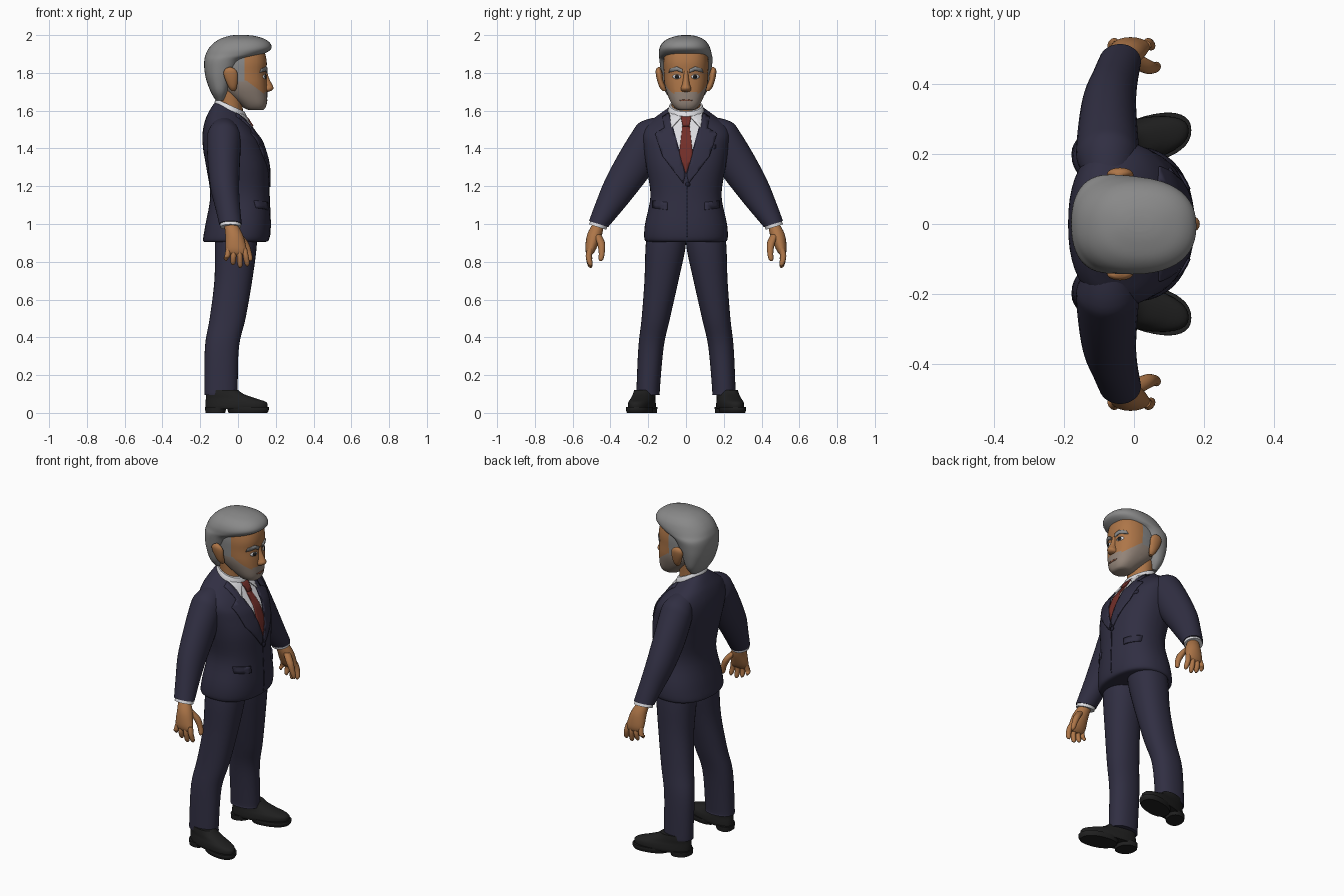
import bpy, bmesh, math
from mathutils import Vector
from mathutils.bvhtree import BVHTree

default_cube = bpy.data.objects.get("Cube")
if default_cube:
    bpy.data.objects.remove(default_cube, do_unlink=True)


def material(name, r, g, b):
    mat = bpy.data.materials.new(name)
    mat.use_nodes = True
    mat.diffuse_color = (r, g, b, 1)
    shader = next(n for n in mat.node_tree.nodes if n.type == 'BSDF_PRINCIPLED')
    shader.inputs["Base Color"].default_value = (r, g, b, 1)
    shader.inputs["Roughness"].default_value = .8
    return mat


NAVY = material("navy cloth", .03, .028, .055)
DARK_NAVY = material("dark navy trim", .015, .014, .03)
SKIN = material("skin", .42, .18, .065)
GREY = material("grey hair", .25, .25, .25)
BEARD = material("grey beard", .29, .23, .19)
WHITE = material("white shirt", .72, .72, .75)
RED = material("red tie", .17, .028, .022)
BLACK = material("black leather", .014, .014, .014)
LIP = material("lip", .22, .085, .05)


def finish(name, bm, mat, mirror=False, angle=40):
    """Turn a bmesh into a smooth object, optionally mirrored across the body."""
    mesh = bpy.data.meshes.new(name)
    bm.to_mesh(mesh)
    bm.free()
    mesh.materials.append(mat)
    mesh.shade_smooth()
    mesh.set_sharp_from_angle(angle=math.radians(angle))
    obj = bpy.data.objects.new(name, mesh)
    bpy.context.scene.collection.objects.link(obj)
    if mirror:
        mod = obj.modifiers.new("mirror", 'MIRROR')
        mod.use_axis = (False, True, False)
        mod.use_mirror_merge = False
    return obj


def spline(a, b, c, d, t):
    return b + t * ((c - a) + t * ((2*a - 5*b + 4*c - d) + t * (3*(b - c) + d - a))) / 2


def loft(name, rings, mat, mirror=False, sides=32, steps=4, power=2, warp=None):
    """Skin rings of (x, y, z, x radius, side radius, tilt) with a smooth curve."""
    rings = [tuple(r) + (0,) * (6 - len(r)) for r in rings]
    padded = [rings[0]] + rings + [rings[-1]]
    path = []
    for i in range(len(rings) - 1):
        for s in range(steps):
            path.append([spline(*v, s / steps) for v in zip(*padded[i:i + 4])])
    path.append(rings[-1])
    bm = bmesh.new()
    loops = []
    for x, y, z, rx, ry, tilt in path:
        loop = []
        for k in range(sides):
            a = math.tau * k / sides
            c, s = [math.copysign(abs(v) ** (2 / power), v) for v in (math.cos(a), math.sin(a))]
            t = math.radians(tilt)
            p = Vector((x + rx * c, y + ry * s * math.cos(t), z + ry * s * math.sin(t)))
            loop.append(bm.verts.new(warp(p) if warp else p))
        loops.append(loop)
    for low, high in zip(loops, loops[1:]):
        for k in range(sides):
            n = (k + 1) % sides
            bm.faces.new((low[k], low[n], high[n], high[k]))
    bm.faces.new(loops[0][::-1])
    bm.faces.new(loops[-1])
    bmesh.ops.recalc_face_normals(bm, faces=bm.faces[:])
    return finish(name, bm, mat, mirror)


def stack(name, levels, mat, **options):
    """Loft level rings of (z, back, front, half width, side shift)."""
    rings = []
    for z, back, front, half, *shift in levels:
        rings.append(((back + front) / 2, sum(shift), z, (front - back) / 2, half))
    return loft(name, rings, mat, **options)


def paint(obj, planes, mat):
    """Cut along the planes and colour the faces behind all of them."""
    obj.data.materials.append(mat)
    slot = len(obj.data.materials) - 1
    planes = [(Vector(co), Vector(no)) for co, no in planes]
    bm = bmesh.new()
    bm.from_mesh(obj.data)
    for co, no in planes:
        bmesh.ops.bisect_plane(bm, geom=bm.verts[:] + bm.edges[:] + bm.faces[:],
                               dist=1e-5, plane_co=co, plane_no=no)
    for f in bm.faces:
        mid = f.calc_center_median()
        if all((mid - co).dot(no) < 0 for co, no in planes):
            f.material_index = slot
    bm.to_mesh(obj.data)
    bm.free()


def plate(name, outline, mat, target, mirror=False, lift=.005):
    """Drape a thin (y, z) outline over the front of the target."""
    src = bmesh.new()
    src.from_mesh(target.data)
    tree = BVHTree.FromBMesh(src)
    src.free()
    bm = bmesh.new()
    face = bm.faces.new([bm.verts.new((0, y, z)) for y, z in outline])
    face.normal_update()
    if face.normal.x < 0:
        face.normal_flip()
    for axis in (1, 2):
        values = [p[axis - 1] for p in outline]
        for i in range(math.ceil(min(values) / .02), math.ceil(max(values) / .02)):
            co, no = Vector(), Vector()
            co[axis], no[axis] = i * .02, 1
            bmesh.ops.bisect_plane(bm, geom=bm.verts[:] + bm.edges[:] + bm.faces[:],
                                   dist=1e-5, plane_co=co, plane_no=no)
    for v in bm.verts:
        hit = tree.ray_cast(Vector((1, v.co.y, v.co.z)), Vector((-1, 0, 0)))[0]
        if hit is None:
            hit = tree.find_nearest(Vector((.1, v.co.y, v.co.z)))[0]
        v.co.x = hit.x + lift
    obj = finish(name, bm, mat)
    solid = obj.modifiers.new("thickness", 'SOLIDIFY')
    solid.thickness, solid.offset = .008, -1
    if mirror:
        mod = obj.modifiers.new("mirror", 'MIRROR')
        mod.use_axis = (False, True, False)
        mod.use_mirror_merge = False
    return obj


def disc(y, z, ry, rz, count=12):
    return [(y + ry * math.cos(math.tau * k / count), z + rz * math.sin(math.tau * k / count))
            for k in range(count)]


# Jacket body, with the neckline dropping towards the chest
def neckline(p):
    p.z -= .45 * (p.x + .115) * min(max((p.z - 1.45) / .19, 0), 1)
    return p


jacket = stack("jacket", [(.905, -.18, .145, .2), (.92, -.185, .165, .22), (1, -.172, .172, .217),
                          (1.15, -.147, .166, .188), (1.3, -.168, .163, .21), (1.4, -.185, .14, .225),
                          (1.48, -.187, .11, .232), (1.54, -.173, .085, .21), (1.59, -.15, .06, .15),
                          (1.63, -.128, .04, .1), (1.64, -.12, .03, .09)],
               NAVY, sides=48, power=2.3, warp=neckline)
apex = (0, 0, 1.27)
paint(jacket, [(apex, (0, 1, -.28)), (apex, (0, -1, -.28)), ((0, 0, 0), (-1, 0, 0))], WHITE)
stack("shirt_collar", [(1.59, -.125, .052, .1), (1.64, -.124, .046, .095), (1.662, -.116, .036, .086)],
      WHITE, warp=neckline)
plate("collar_wing", [(.018, 1.575), (.09, 1.61), (.078, 1.51)], WHITE, jacket, True, .011)
plate("tie_blade", [(-.016, 1.55), (.016, 1.55), (.036, 1.37), (0, 1.265), (-.036, 1.37)], RED, jacket)
plate("tie_knot", [(-.03, 1.58), (.03, 1.58), (.018, 1.52), (-.018, 1.52)], RED, jacket, lift=.014)
plate("lapel", [(.004, 1.26), (.093, 1.59), (.125, 1.57), (.115, 1.51), (.165, 1.48),
                (.125, 1.36), (.015, 1.215)], NAVY, jacket, True, .008)
plate("pocket_flap", [(.1, 1.075), (.178, 1.085), (.178, 1.125), (.1, 1.115)], NAVY, jacket, True, .008)
plate("chest_pocket", [(.1, 1.39), (.16, 1.4), (.16, 1.42), (.1, 1.41)], NAVY, jacket)
plate("front_seam", [(.003, .93), (.008, .93), (.008, 1.22), (.003, 1.22)], DARK_NAVY, jacket, lift=.002)
plate("jacket_button", disc(.01, 1.21, .013, .013), DARK_NAVY, jacket, lift=.007)

# Arms
loft("sleeve", [(-.075, .12, 1.52, .06, .05, 70), (-.075, .18, 1.475, .085, .088, 50),
                (-.075, .205, 1.44, .09, .093, 32), (-.075, .27, 1.32, .085, .1, 28),
                (-.07, .351, 1.192, .076, .088, 28), (-.055, .412, 1.089, .066, .07, 26),
                (-.04, .463, 1, .06, .053, 18)], NAVY, True)
loft("shirt_cuff", [(-.04, .458, 1.01, .054, .047, 18), (-.039, .468, .984, .055, .048, 18)], WHITE, True)

# Hands
loft("palm", [(-.037, .464, .995, .036, .03, 16), (-.02, .485, .94, .047, .038, 10),
              (-.012, .502, .88, .055, .031, 5), (-.006, .508, .85, .053, .022), (0, .51, .835, .04, .01)],
     SKIN, True, sides=20)
for i, finger in enumerate(("little", "ring", "middle", "index")):
    base, tip = -.05 + .028 * i, -.063 + .037 * i
    end = (.805, .782, .768, .776)[i]
    loft(finger + "_finger", [(base, .508, .87, .014, .015), ((base + tip) / 2, .515, .83, .015, .016),
                              (tip, .508, end + .014, .013, .013), (tip, .504, end, .004, .004)],
         SKIN, True, sides=12)
loft("thumb", [(0, .47, .945, .02, .02), (.035, .45, .9, .021, .021), (.056, .446, .85, .016, .016),
               (.064, .45, .815, .013, .013), (.065, .452, .803, .004, .004)], SKIN, True, sides=12)

# Trousers
loft("trouser_leg", [(-.09, .2, .095, .088, .062), (-.09, .2, .13, .088, .062), (-.085, .185, .35, .09, .067),
                     (-.055, .16, .5, .095, .075), (-.025, .13, .7, .1, .09),
                     (-.012, .108, .88, .111, .106), (-.01, .1, 1, .11, .1)], NAVY, True, power=2.2)


# Shoes, toes turned slightly outward
def toe_out(p):
    p.y += .235 + .2 * p.x
    return p


shoe = dict(mirror=True, warp=toe_out, power=2.3)
stack("shoe_upper", [(.02, -.17, .15, .06), (.035, -.172, .156, .064), (.058, -.172, .148, .062),
                     (.078, -.17, .09, .057), (.1, -.168, .03, .055), (.122, -.162, .0, .052)], BLACK, **shoe)
stack("shoe_sole", [(0, -.05, .155, .062), (.015, -.055, .163, .067), (.03, -.06, .163, .067)], BLACK, **shoe)
stack("shoe_heel", [(0, -.172, -.068, .056), (.03, -.175, -.06, .058)], BLACK, **shoe)

# Head and neck
stack("neck", [(1.5, -.1, .03, .076), (1.62, -.105, .025, .076), (1.74, -.125, .03, .085)], SKIN)
head = stack("head", [(1.603, .06, .13, .035), (1.612, .035, .143, .056), (1.64, .0, .153, .078),
                      (1.69, -.07, .155, .1), (1.74, -.115, .153, .114), (1.8, -.13, .149, .118),
                      (1.86, -.13, .152, .119), (1.92, -.12, .135, .108), (1.95, -.09, .09, .08)],
             SKIN, sides=48, power=2.4)
paint(head, [((.03, 0, 1.77), (.75, 0, 1)), ((.0, 0, 1.76), (0, 0, 1))], BEARD)
paint(head, [((.1, 0, 0), (-1, 0, 0)), ((0, 0, 1.698), (0, 0, 1)),
             ((0, .06, 0), (0, 1, 0)), ((0, -.06, 0), (0, -1, 0))], BEARD)
paint(head, [((.035, 0, 0), (1, 0, 0)), ((0, 0, 1.755), (0, 0, -1))], GREY)
stack("nose", [(1.81, .12, .154, .013), (1.775, .12, .163, .015), (1.74, .12, .18, .02),
               (1.72, .12, .188, .027), (1.706, .12, .178, .026), (1.7, .12, .16, .015)], SKIN, sides=20)
loft("ear", [(-.025, .115, 1.705, .01, .01), (-.028, .125, 1.725, .022, .016),
             (-.035, .138, 1.765, .033, .018, 15), (-.04, .142, 1.8, .037, .02, 20),
             (-.042, .143, 1.82, .026, .013, 20), (-.042, .142, 1.83, .008, .005)], SKIN, True, sides=20)

# Face details
plate("eyebrow", [(.018, 1.8), (.05, 1.812), (.092, 1.802), (.086, 1.822), (.05, 1.833), (.018, 1.818)],
      GREY, head, True, .008)
plate("eye_white", disc(.05, 1.78, .022, .012), WHITE, head, True, .003)
plate("pupil", disc(.048, 1.78, .011, .011), BLACK, head, True, .005)
plate("mouth", [(-.036, 1.656), (0, 1.66), (.036, 1.656), (.022, 1.65), (-.022, 1.65)], LIP, head, lift=.003)

# Hair, swept over to the right side
stack("hair", [(1.655, -.118, -.065, .075), (1.7, -.145, -.045, .11), (1.77, -.17, -.02, .127),
               (1.83, -.179, .01, .136), (1.87, -.178, .045, .141), (1.895, -.172, .125, .14, -.003),
               (1.925, -.158, .174, .136, -.006), (1.955, -.132, .172, .122, -.006),
               (1.98, -.095, .14, .094, -.004), (1.995, -.05, .09, .052), (2, -.02, .05, .02)],
      GREY, sides=48, power=2.3)
